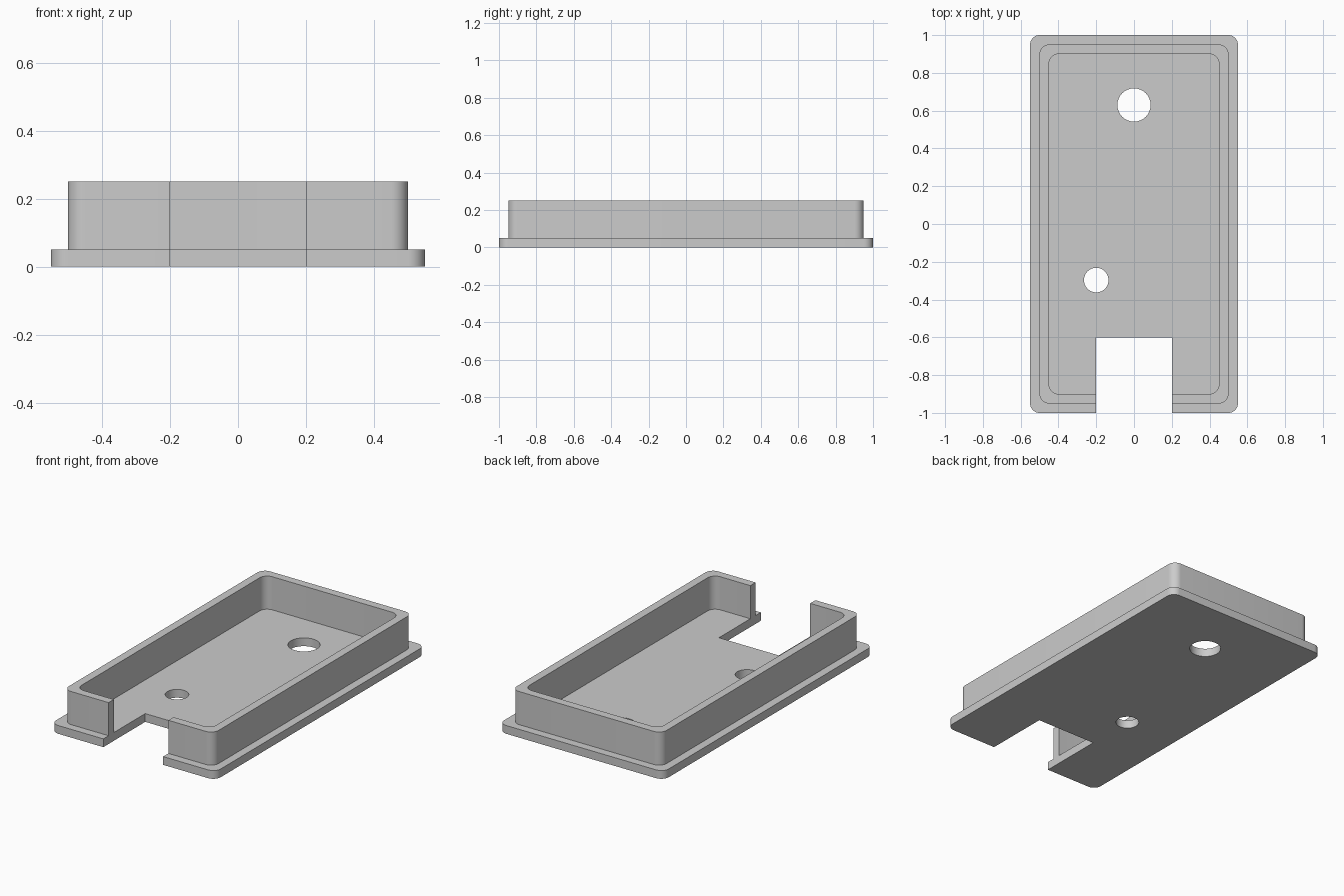
import bpy, bmesh
from math import radians, sin, cos, pi

if "Cube" in bpy.data.objects:
    bpy.data.objects.remove(bpy.data.objects["Cube"])

grey = bpy.data.materials.new("plain_grey")
grey.use_nodes = True
colour = (0.6, 0.6, 0.6, 1)
grey.diffuse_color = colour
grey.node_tree.nodes["Principled BSDF"].inputs["Base Color"].default_value = colour


def prism(name, outline, z0, z1):
    """Extrude a counter-clockwise outline from z0 to z1."""
    bm = bmesh.new()
    base = bm.faces.new([bm.verts.new((x, y, z0)) for x, y in outline])
    top = bmesh.ops.extrude_face_region(bm, geom=[base])["geom"]
    verts = [v for v in top if isinstance(v, bmesh.types.BMVert)]
    bmesh.ops.translate(bm, verts=verts, vec=(0, 0, z1 - z0))
    bmesh.ops.recalc_face_normals(bm, faces=bm.faces)
    mesh = bpy.data.meshes.new(name)
    bm.to_mesh(mesh)
    bm.free()
    mesh.materials.append(grey)
    obj = bpy.data.objects.new(name, mesh)
    bpy.context.collection.objects.link(obj)
    return obj


def rounded(half_x, half_y, r=0.05, steps=10):
    """Outline of a rectangle with rounded corners."""
    points = []
    for i, (sx, sy) in enumerate([(1, 1), (-1, 1), (-1, -1), (1, -1)]):
        for k in range(steps + 1):
            a = (i + k / steps) * pi / 2
            points.append((sx * (half_x - r) + r * cos(a), sy * (half_y - r) + r * sin(a)))
    return points


def circle(cx, cy, r, n=48):
    return [(cx + r * cos(2 * pi * k / n), cy + r * sin(2 * pi * k / n)) for k in range(n)]


def combine(target, tool, operation):
    """Apply a boolean and remove the tool."""
    tool.hide_render = True
    mod = target.modifiers.new(operation, 'BOOLEAN')
    mod.object, mod.operation, mod.solver = tool, operation, 'EXACT'
    bpy.context.view_layer.objects.active = target
    bpy.ops.object.modifier_apply(modifier=mod.name)
    bpy.data.objects.remove(tool)


FLOOR, RIM = 0.05, 0.25

# Flanged base plate with the raised wall ring
tray = prism("tray", rounded(0.55, 1.0), 0, FLOOR)
wall = prism("wall", rounded(0.5, 0.95), FLOOR / 2, RIM)
combine(tray, wall, 'UNION')
combine(tray, prism("cavity", rounded(0.45, 0.9), FLOOR, RIM + 0.1), 'DIFFERENCE')

# Front cable notch through wall and floor
notch = [(-0.2, -1.1), (0.2, -1.1), (0.2, -0.6), (-0.2, -0.6)]
combine(tray, prism("notch", notch, -0.1, RIM + 0.1), 'DIFFERENCE')

# Two round holes in the floor
for x, y, r in [(0, 0.63, 0.088), (-0.2, -0.297, 0.065)]:
    combine(tray, prism("hole", circle(x, y, r), -0.1, FLOOR + 0.1), 'DIFFERENCE')

# Smooth the rounded corners, keep hard edges sharp
bpy.ops.object.select_all(action='DESELECT')
tray.select_set(True)
bpy.context.view_layer.objects.active = tray
bpy.ops.object.shade_smooth_by_angle(angle=radians(30))
